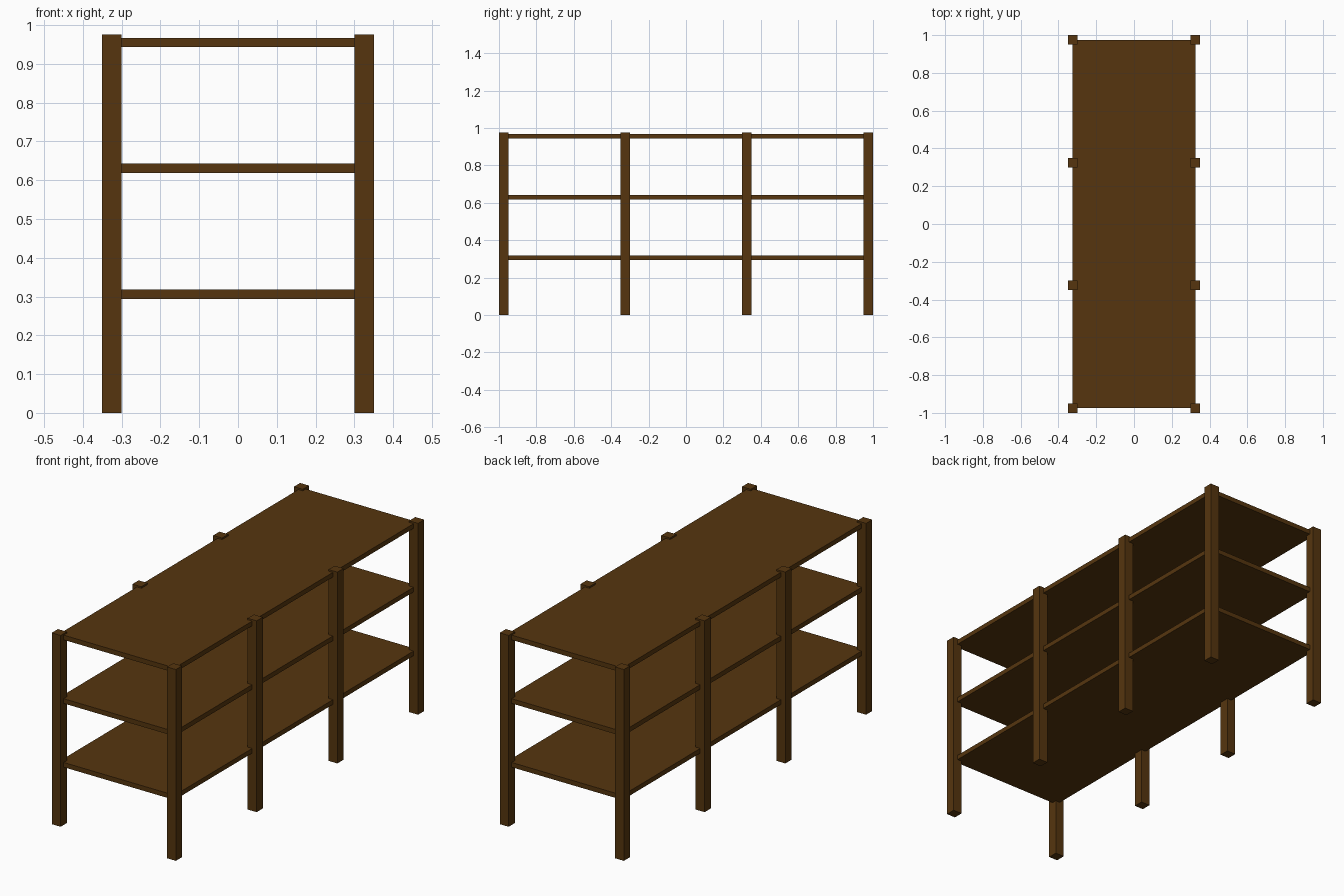
import bpy

if "Cube" in bpy.data.objects:
    bpy.data.objects.remove(bpy.data.objects["Cube"])

wood = bpy.data.materials.new("dark_brown_wood")
wood.diffuse_color = (0.092, 0.036, 0.0045, 1.0)
wood.use_nodes = True
wood.node_tree.nodes["Principled BSDF"].inputs["Base Color"].default_value = wood.diffuse_color


def box(name, lo, hi):
    """Axis-aligned box between two corners."""
    bpy.ops.mesh.primitive_cube_add(size=1, location=[(a + b) / 2 for a, b in zip(lo, hi)])
    ob = bpy.context.object
    ob.name = name
    ob.scale = [b - a for a, b in zip(lo, hi)]
    bpy.ops.object.transform_apply(location=False, rotation=False, scale=True)
    ob.data.materials.append(wood)
    return ob


# Square posts: four along each long side
HALF = 0.025
for side, x in (("left", -0.325), ("right", 0.325)):
    for i, y in enumerate((-0.975, -0.325, 0.325, 0.975)):
        box(f"{side}_post_{i + 1}", (x - HALF, y - HALF, 0), (x + HALF, y + HALF, 0.975))

# Three shelf boards reaching the post centres
for name, top in (("bottom_shelf", 0.318), ("middle_shelf", 0.643), ("top_shelf", 0.967)):
    box(name, (-0.325, -0.975, top - 0.024), (0.325, 0.975, top))
